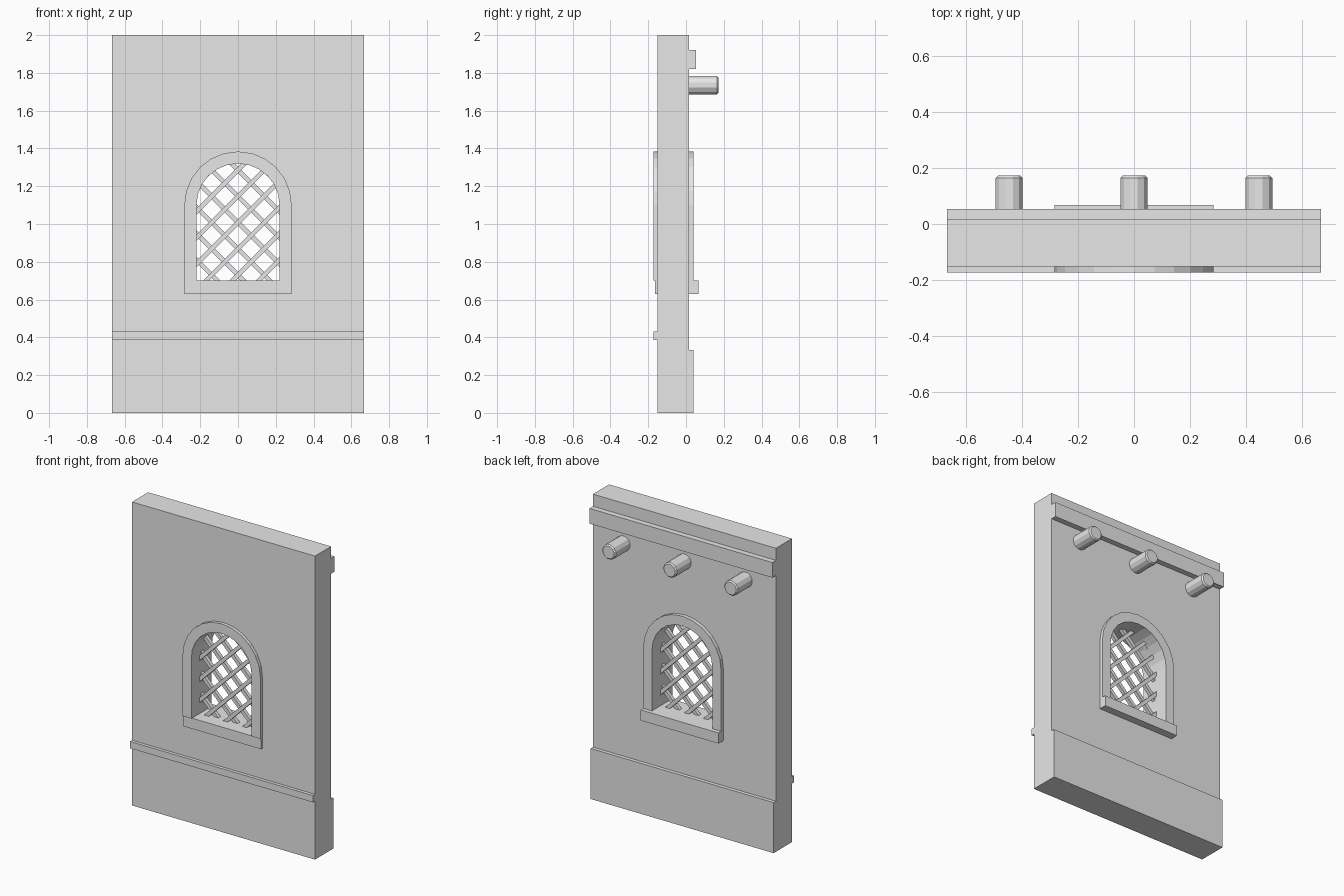
import bpy, bmesh, math
from mathutils import Vector, Matrix

cube = bpy.data.objects.get("Cube")
if cube:
    bpy.data.objects.remove(cube, do_unlink=True)

stone = bpy.data.materials.new("stone grey")
stone.use_nodes = True
stone.diffuse_color = (0.8, 0.8, 0.8, 1)
stone.node_tree.nodes["Principled BSDF"].inputs["Base Color"].default_value = (0.8, 0.8, 0.8, 1)

HALF = 0.667                  # half width of the wall
FRONT, BACK = -0.151, 0.016   # wall faces
FLOOR, SPRING = 0.70, 1.10    # window floor and start of the arch
INNER, OUTER = 0.22, 0.284    # arch radii of opening and frame
STEPS = 12


def finish(name, bm):
    bmesh.ops.recalc_face_normals(bm, faces=bm.faces)
    mesh = bpy.data.meshes.new(name)
    bm.to_mesh(mesh)
    bm.free()
    mesh.materials.append(stone)
    obj = bpy.data.objects.new(name, mesh)
    bpy.context.collection.objects.link(obj)
    return obj


def box(name, x, y, z):
    """Box from (low, high) ranges."""
    bm = bmesh.new()
    bmesh.ops.create_cube(bm, size=1)
    for v in bm.verts:
        v.co = [lo + (c + 0.5) * (hi - lo) for c, (lo, hi) in zip(v.co, (x, y, z))]
    return finish(name, bm)


def prism(name, loops, y0, y1):
    """Extrude x-z outlines, later loops being holes, from y0 to y1."""
    bm = bmesh.new()
    for loop in loops:
        verts = [bm.verts.new((x, y0, z)) for x, z in loop]
        for a, b in zip(verts, verts[1:] + verts[:1]):
            bm.edges.new((a, b))
    bmesh.ops.triangle_fill(bm, use_beauty=True, edges=bm.edges[:], normal=(0, -1, 0))
    out = bmesh.ops.extrude_face_region(bm, geom=bm.faces[:], use_keep_orig=True)
    moved = [g for g in out["geom"] if isinstance(g, bmesh.types.BMVert)]
    bmesh.ops.translate(bm, verts=moved, vec=(0, y1 - y0, 0))
    return finish(name, bm)


def arch(r):
    """Arched outline from the right foot over the top to the left foot."""
    curve = [(r * math.cos(math.pi * i / STEPS), SPRING + r * math.sin(math.pi * i / STEPS))
             for i in range(STEPS + 1)]
    return [(r, FLOOR)] + curve + [(-r, FLOOR)]


# Wall with arched opening
rectangle = [(-HALF, 0), (HALF, 0), (HALF, 2), (-HALF, 2)]
prism("wall", [rectangle, arch(INNER)], FRONT, BACK)

# Window surrounds and sills on both faces
surround = arch(OUTER) + arch(INNER)[::-1]
prism("front_window_frame", [surround], -0.172, FRONT)
prism("back_window_frame", [surround], BACK, 0.04)
box("front_sill", (-OUTER, OUTER), (-0.165, FRONT), (0.63, FLOOR))
box("back_sill", (-OUTER, OUTER), (BACK, 0.067), (0.63, FLOOR))

# Horizontal mouldings
box("front_ledge", (-HALF, HALF), (-0.172, FRONT), (0.385, 0.43))
box("back_plinth", (-HALF, HALF), (BACK, 0.04), (0, 0.333))
box("back_top_rail", (-HALF, HALF), (BACK, 0.053), (1.82, 1.92))


# Diagonal window lattice
def in_opening(p):
    r = INNER + 0.012
    if p.z > SPRING:
        return math.hypot(p.x, p.z - SPRING) < r
    return abs(p.x) < r and p.z > FLOOR - 0.012


def lattice_bar(name, direction, z_cross, y):
    along = Vector((direction, 0, 1)).normalized()
    line = [Vector((0, y, z_cross)) + along * (i * 0.004) for i in range(-200, 201)]
    inside = [p for p in line if in_opening(p)]
    if len(inside) < 12:
        return
    a, b = inside[0], inside[-1]
    bm = bmesh.new()
    bmesh.ops.create_cube(bm, size=1)
    bmesh.ops.scale(bm, verts=bm.verts, vec=(0.024, 0.024, (b - a).length))
    turn = Matrix.Rotation(direction * math.pi / 4, 4, "Y")
    bmesh.ops.transform(bm, verts=bm.verts, matrix=Matrix.Translation((a + b) / 2) @ turn)
    finish(name, bm)


for k in range(-2, 7):
    z = 0.73 + 0.139 * k
    lattice_bar(f"lattice_rising_{k + 3}", 1, z, -0.076)
    lattice_bar(f"lattice_falling_{k + 3}", -1, z, -0.06)

# Round beam ends on the back
for side, x in (("right", -0.445), ("middle", 0), ("left", 0.445)):
    bm = bmesh.new()
    depth = 0.172 - BACK
    bmesh.ops.create_cone(bm, cap_ends=True, segments=12, radius1=0.05, radius2=0.05, depth=depth)
    bmesh.ops.rotate(bm, verts=bm.verts, matrix=Matrix.Rotation(math.pi / 12, 3, "Z"))
    rim = [e for e in bm.edges if all(v.co.z > 0 for v in e.verts)]
    bmesh.ops.bevel(bm, geom=rim, offset=0.008, segments=1, affect="EDGES")
    place = Matrix.Translation((x, BACK + depth / 2, 1.735)) @ Matrix.Rotation(-math.pi / 2, 4, "X")
    bmesh.ops.transform(bm, verts=bm.verts, matrix=place)
    finish(f"{side}_beam_end", bm)
